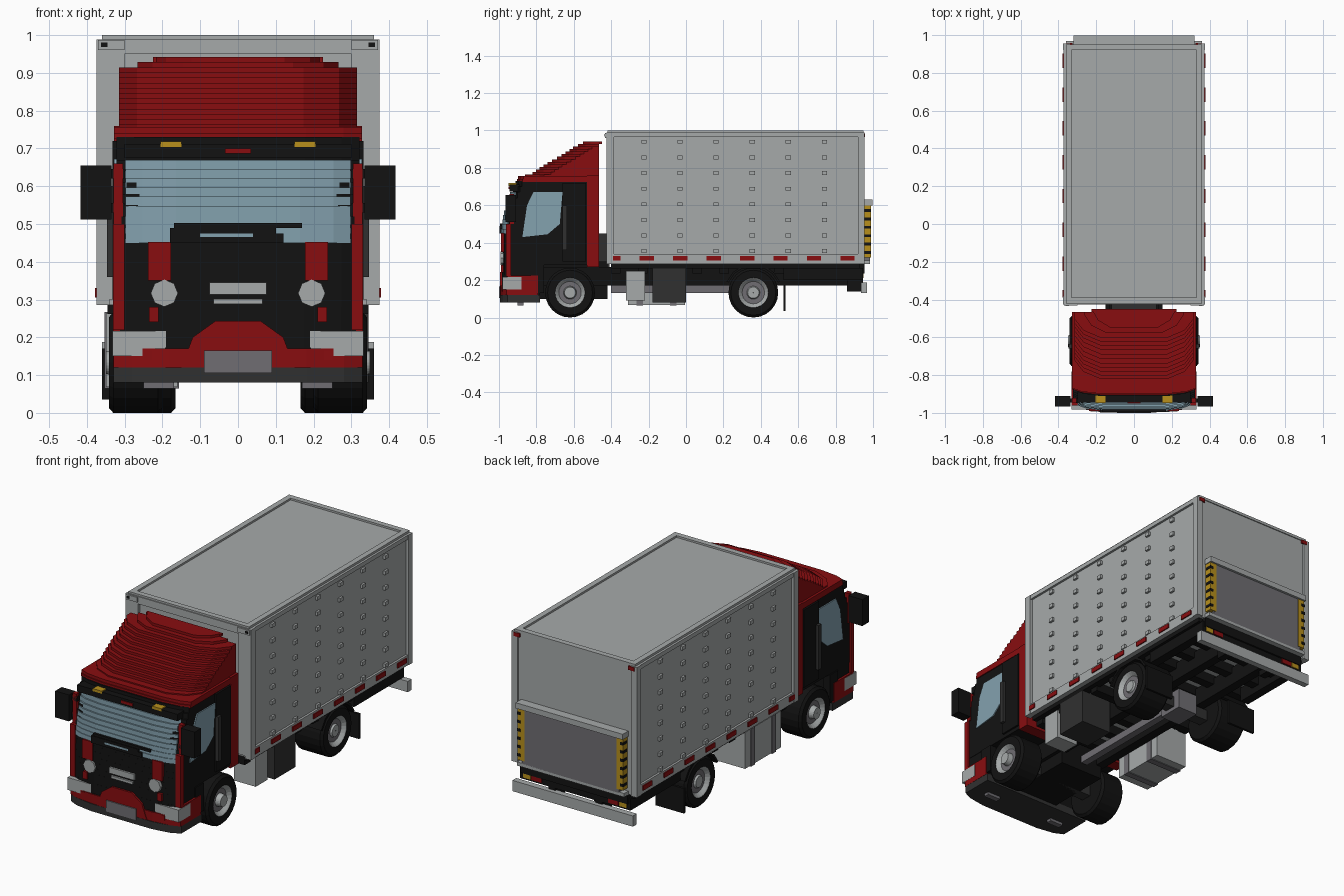
import bpy, bmesh, math

cube = bpy.data.objects.get("Cube")
if cube:
    bpy.data.objects.remove(cube)


def material(name, r, g, b):
    m = bpy.data.materials.new(name)
    m.use_nodes = True
    m.diffuse_color = (r, g, b, 1)
    m.node_tree.nodes["Principled BSDF"].inputs["Base Color"].default_value = (r, g, b, 1)
    return m


LIGHT = material("light grey", .38, .40, .40)
MID = material("mid grey", .16, .155, .17)
DARK = material("dark grey", .03, .03, .03)
BLACK = material("black", .006, .006, .006)
RED = material("red", .25, .004, .005)
GLASS = material("pale blue glass", .23, .36, .43)
YELLOW = material("amber yellow", .48, .28, .012)


def finish(name, bm, *mats):
    bmesh.ops.recalc_face_normals(bm, faces=bm.faces)
    mesh = bpy.data.meshes.new(name)
    bm.to_mesh(mesh)
    bm.free()
    for m in mats:
        mesh.materials.append(m)
    ob = bpy.data.objects.new(name, mesh)
    bpy.context.collection.objects.link(ob)
    return ob


def add_prism(bm, pts, axis, a, b):
    place = {"x": lambda u, v, w: (w, u, v), "y": lambda u, v, w: (u, w, v),
             "z": lambda u, v, w: (u, v, w)}[axis]
    lo, hi = ([bm.verts.new(place(u, v, w)) for u, v in pts] for w in (a, b))
    bm.faces.new(lo)
    bm.faces.new(hi[::-1])
    for i in range(len(pts)):
        j = (i + 1) % len(pts)
        bm.faces.new((lo[i], lo[j], hi[j], hi[i]))


def prism(name, mat, pts, axis, a, b, mirror=False):
    bm = bmesh.new()
    add_prism(bm, pts, axis, a, b)
    if mirror:
        if axis == "x":
            add_prism(bm, pts, axis, -a, -b)
        else:
            add_prism(bm, [(-u, v) for u, v in pts], axis, a, b)
    return finish(name, bm, mat)


def boxes(name, mat, items, mirror=False):
    """Each item is x0, x1, y0, y1, z0, z1."""
    bm = bmesh.new()
    for x0, x1, y0, y1, z0, z1 in items:
        for s in ((1, -1) if mirror else (1,)):
            add_prism(bm, [(s * x0, y0), (s * x1, y0), (s * x1, y1), (s * x0, y1)], "z", z0, z1)
    return finish(name, bm, mat)


def lerp(table, z):
    for (z0, y0), (z1, y1) in zip(table, table[1:]):
        if z <= z1:
            return y0 + (y1 - y0) * (z - z0) / (z1 - z0)
    return table[-1][1]


def stack(name, mat, z0, z1, n, half, front, back, bow=.03, out=0):
    """Stepped layers whose front edge is bowed and follows a side profile."""
    bm = bmesh.new()
    h = (z1 - z0) / n
    for i in range(n):
        z = z0 + i * h
        y = lerp(front, z + h / 2) - out
        w = half(z + h / 2)
        right = [(w, back), (w, y + bow), (w * .85, y + bow * .4), (w * .55, y)]
        add_prism(bm, right + [(-u, v) for u, v in right[::-1]], "z", z, z + h)
    return finish(name, bm, mat)


# Cargo body
boxes("cargo_box", LIGHT, [(-.36, .36, -.41, .945, .285, .99)])
boxes("roof_rim", LIGHT, [(.33, .36, -.41, .945, .985, 1), (0, .36, -.42, -.39, .985, 1),
                          (0, .36, .92, .95, .985, 1)], True)
boxes("side_rails", LIGHT, [(.35, .372, -.41, .95, .965, .988), (.35, .372, -.41, .95, .285, .34),
                            (.34, .375, -.425, -.385, .285, .988), (.34, .375, .92, .955, .285, .988)], True)
boxes("front_wall_frame", LIGHT, [(0, .36, -.425, -.405, .95, .99), (.3, .36, -.425, -.405, .3, .99)], True)
columns = [-.225 + .193 * i for i in range(6)]
rows = [.355 + .0835 * i for i in range(8)]
boxes("side_bumps", LIGHT, [(.355, .372, y - .014, y + .014, z - .01, z + .01)
                            for y in columns for z in rows], True)
boxes("side_marker_lights", RED, [(.36, .378, y - .038, y + .038, .305, .33)
                                  for y in [-.21 + .179 * i for i in range(7)]]
      + [(.36, .378, -.39, -.35, .305, .33)], True)
boxes("front_clearance_lamps", LIGHT, [(.3, .37, -.432, -.42, .96, .987)], True)
boxes("front_clearance_bulbs", BLACK, [(.345, .362, -.435, -.43, .968, .98)], True)
boxes("rear_top_lights", RED, [(.325, .36, .95, .958, .965, .985)], True)

# Tail lift
boxes("tail_lift_platform", MID, [(-.29, .29, .955, .985, .3, .6)])
boxes("tail_lift_frame", LIGHT, [(-.32, .32, .95, .998, .6, .63), (-.32, .32, .95, .985, .285, .305)])
boxes("tail_lift_posts", YELLOW, [(.275, .315, .95, .988, .32, .6)], True)
boxes("tail_lift_stripes", BLACK, [(.298, .317, .955, .99, .34 + .045 * i, .355 + .045 * i)
                                   for i in range(6)], True)

# Chassis
boxes("chassis_rails", BLACK, [(.1, .15, -.9, .93, .17, .27)], True)
boxes("cross_beams", BLACK, [(-.32, .32, y, y + .05, .235, .287)
                             for y in [-.4 + .145 * i for i in range(10)]])
boxes("side_skirts", BLACK, [(.3, .345, -.4, .93, .262, .287), (.28, .33, .52, .93, .2, .28)], True)
boxes("axles", DARK, [(-.2, .2, y - .03, y + .03, .1, .16) for y in (-.62, .36)])
boxes("differential", MID, [(-.06, .06, .29, .43, .08, .19)])
boxes("drive_shaft", MID, [(-.02, .02, -.4, .36, .13, .17)])
boxes("engine", BLACK, [(-.13, .13, -.92, -.42, .1, .3)])
boxes("gap_equipment", DARK, [(-.12, .12, -.47, -.41, .27, .45)])
boxes("fuel_tank", LIGHT, [(-.35, -.16, -.31, -.005, .068, .265)])
boxes("tank_straps", MID, [(-.354, -.156, y, y + .035, .064, .267) for y in (-.265, -.085)])
boxes("battery_box", DARK, [(.16, .345, -.18, 0, .08, .27)])
boxes("air_tank", LIGHT, [(.2, .33, -.32, -.22, .09, .25)])
boxes("mud_flaps", BLACK, [(.19, .36, .52, .533, .035, .17)], True)
boxes("underrun_bar", LIGHT, [(-.36, .36, .935, .968, .13, .188)])
boxes("underrun_arms", BLACK, [(.12, .16, .86, .945, .14, .25)], True)
boxes("tail_light_bar", BLACK, [(-.33, .33, .91, .945, .2, .265)])
boxes("tail_lights", RED, [(.2, .26, .94, .95, .21, .25)], True)
boxes("tail_indicators", YELLOW, [(.265, .31, .94, .95, .21, .25)], True)


# Wheels: each side is a lathed profile of (inset, radius)
def wheel(name, y, x_in, x_out, hub):
    tyre = [(x_in, .06), (x_in, .12), (x_in + .012, .133), (x_out - .012, .133), (x_out, .12), (x_out, .08)]
    rim = [(x_out - .004, .075), (x_out - .02, .06), (x_out - .02, .035), (x_out + hub, .03), (x_out + hub, .001)]
    prof = tyre + rim
    n = 24
    for s, side in ((1, "left"), (-1, "right")):
        bm = bmesh.new()
        rings = [[bm.verts.new((s * x, y + r * math.cos(math.tau * k / n),
                                .133 + r * math.sin(math.tau * k / n))) for k in range(n)] for x, r in prof]
        for i in range(len(rings) - 1):
            for k in range(n):
                j = (k + 1) % n
                f = bm.faces.new((rings[i][k], rings[i][j], rings[i + 1][j], rings[i + 1][k]))
                f.material_index = 0 if i < len(tyre) - 1 else 2 if i == len(tyre) + 1 else 1
        bm.faces.new(rings[0][::-1])
        finish(f"{name}_wheel_{side}", bm, BLACK, LIGHT, MID)


wheel("front", -.62, .2, .342, .008)
wheel("rear", .36, .165, .342, -.01)
arch = [(.36 + r * math.cos(a), .133 + r * math.sin(a)) for r, angles in ((.155, range(1, 8)), (.143, range(7, 0, -1)))
        for a in [math.pi * k / 8 for k in angles]]
prism("rear_fenders", BLACK, arch, "x", .17, .345, True)

# Cab shell
front = [(.1, -.985), (.45, -.982), (.55, -.968), (.67, -.93), (.73, -.905), (.76, -.895)]
stack("cab_body", BLACK, .28, .73, 15, lambda z: .322, front, -.5, .035)
stack("cab_nose", BLACK, .12, .28, 3, lambda z: .32, front, -.78, .035)
boxes("cab_back", RED, [(-.328, .328, -.53, -.465, .27, .76)])
stack("windscreen", GLASS, .45, .67, 9, lambda z: .298, front, -.9, .028, .008)
stack("cab_brow", RED, .725, .757, 2, lambda z: .328, front, -.47, .03)

# Roof fairing
slope = [(.75, -.885), (.765, -.83), (.82, -.75), (.87, -.66), (.91, -.6), (.945, -.53)]
stack("roof_fairing", RED, .75, .942, 14, lambda z: .315 if z < .912 else .315 - (z - .905) * 3,
      slope, -.465, .1)

# Cab sides
boxes("corner_panels", RED, [(.3, .331, -.962, -.935, .22, .5), (.305, .329, -.945, -.92, .5, .66)], True)
window = [(-.875, .43), (-.85, .6), (-.815, .672), (-.66, .672), (-.675, .5), (-.74, .445)]
prism("side_windows", GLASS, window, "x", .315, .328, True)
boxes("door_trim", BLACK, [(.32, .332, -.66, -.535, .3, .72)], True)
boxes("grab_bars", DARK, [(.32, .347, -.66, -.635, .36, .6)], True)
boxes("mirrors", BLACK, [(.335, .417, -.965, -.91, .512, .655)], True)
boxes("mirror_arms", BLACK, [(.3, .345, -.945, -.925, z, z + .025) for z in (.53, .62)], True)
boxes("steps", BLACK, [(.29, .328, -.83, -.76, .13, .28)], True)

# Front lamps, grille and bumper
stack("bumper_panel", RED, .12, .17, 1, lambda z: .33, front, -.79, .03, .006)
prism("bumper_center", RED, [(-.15, .12), (.15, .12), (.12, .2), (.06, .243), (-.06, .243), (-.12, .2)],
      "y", -.994, -.95)
boxes("bumper_ends", RED, [(.312, .331, -.955, -.79, .12, .225)], True)
stack("lower_bumper", DARK, .08, .12, 1, lambda z: .33, front, -.78, .04, .01)
boxes("number_plate", MID, [(-.09, .09, -1, -.97, .105, .165)])
boxes("under_plates", MID, [(.17, .25, -.9, -.87, .065, .085)], True)
boxes("headlights", LIGHT, [(.18, .332, -.982, -.88, .15, .217)], True)
boxes("headlight_inner", RED, [(.2, .25, -.985, -.97, .14, .165)], True)
boxes("grille_red_bars", RED, [(.178, .238, -.99, -.95, .35, .452), (.21, .235, -.99, -.95, .24, .28)], True)
prism("round_lamps", LIGHT, [(.195 + .036 * math.cos(math.tau * k / 8), .317 + .036 * math.sin(math.tau * k / 8))
                             for k in range(8)], "y", -.993, -.95, True)
boxes("grille_badges", LIGHT, [(-.075, .075, -.993, -.97, .313, .345), (-.065, .065, -.993, -.97, .288, .302)])
boxes("wiper_cowl", BLACK, [(-.18, .1, -.997, -.95, .45, .49), (-.17, .17, -.994, -.95, .49, .503),
                            (.05, .12, -.997, -.95, .45, .475)])
boxes("cowl_glint", GLASS, [(-.1, .04, -.998, -.98, .465, .475)])
boxes("sun_visor", BLACK, [(-.3, .3, -.945, -.89, .675, .712)])
boxes("roof_lamps", YELLOW, [(.15, .205, -.948, -.9, .704, .718)], True)
boxes("visor_mark", RED, [(-.035, .035, -.949, -.9, .686, .7)])
